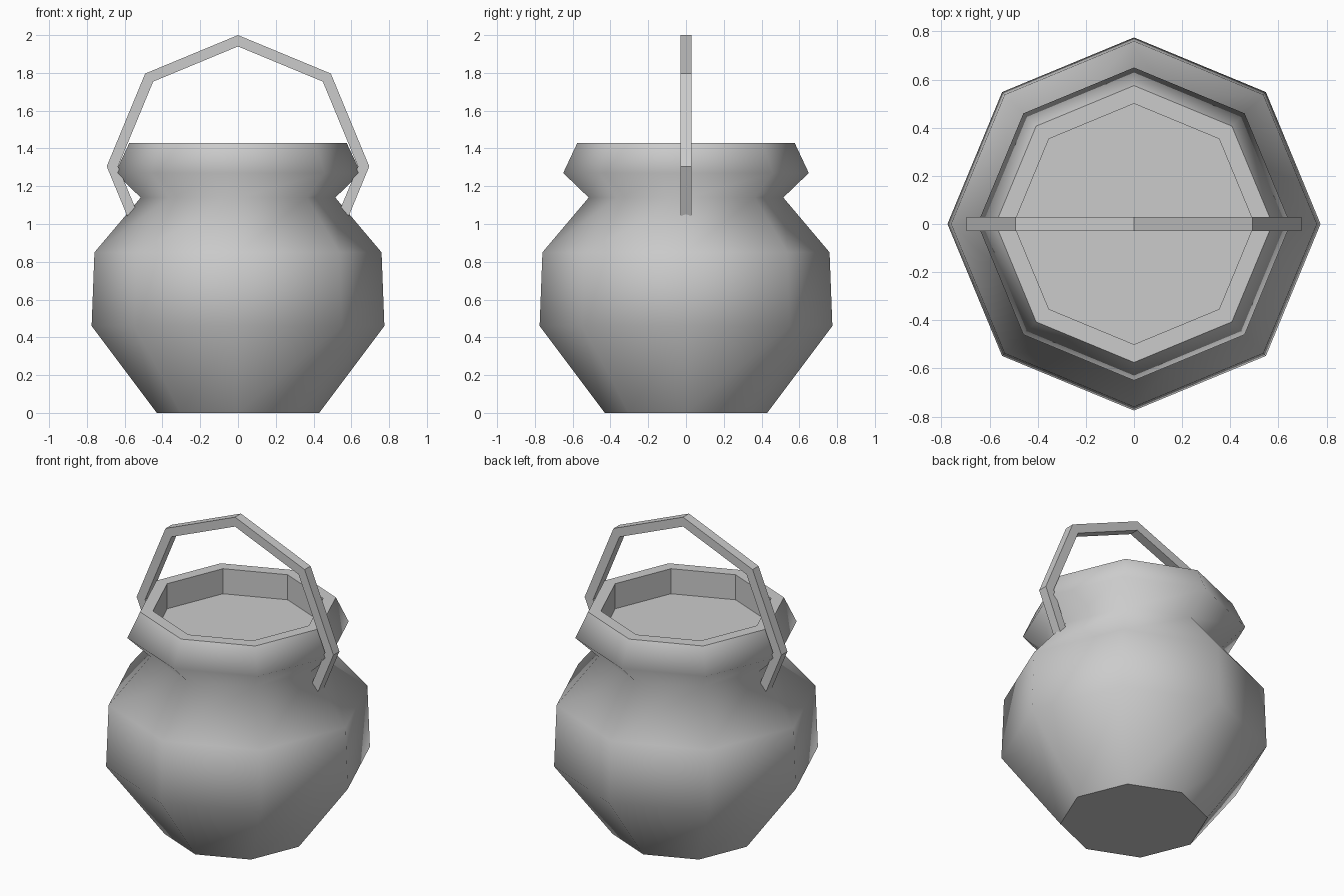
import bpy, bmesh, math

cube = bpy.data.objects.get("Cube")
if cube:
    bpy.data.objects.remove(cube, do_unlink=True)

SIDES = 8

grey = bpy.data.materials.new("plain grey")
grey.use_nodes = True
colour = (0.6, 0.6, 0.6, 1)
grey.diffuse_color = colour
grey.node_tree.nodes["Principled BSDF"].inputs["Base Color"].default_value = colour


def finish(name, bm):
    bmesh.ops.recalc_face_normals(bm, faces=bm.faces)
    mesh = bpy.data.meshes.new(name)
    bm.to_mesh(mesh)
    bm.free()
    mesh.materials.append(grey)
    obj = bpy.data.objects.new(name, mesh)
    bpy.context.collection.objects.link(obj)
    return obj


def bridge(bm, a, b, smooth):
    """Join two closed loops of vertices with quads."""
    n = len(a)
    for i in range(n):
        j = (i + 1) % n
        bm.faces.new((a[i], a[j], b[j], b[i])).smooth = smooth


# Pot: octagonal lathe of (radius, height), with a flat rim and sunken top
profile = [(0.43, 0), (0.775, 0.46), (0.76, 0.85), (0.515, 1.14),
           (0.65, 1.27), (0.575, 1.43), (0.5, 1.43), (0.5, 1.27)]
RIM = 5
bm = bmesh.new()
rings = []
for r, z in profile:
    angles = [math.tau * i / SIDES for i in range(SIDES)]
    rings.append([bm.verts.new((r * math.cos(a), r * math.sin(a), z)) for a in angles])
for k in range(len(rings) - 1):
    bridge(bm, rings[k], rings[k + 1], k < RIM)
bm.faces.new(rings[0])
bm.faces.new(rings[-1])
finish("pot", bm)

# Handle: square bar bent along an octagon, its ends sunk into the pot
OUTER, INNER, HALF, CENTRE = 0.695, 0.635, 0.03, 1.305
bm = bmesh.new()
sections = []
for step in range(-1, SIDES // 2 + 2):
    a = math.tau * step / SIDES
    corners = ((OUTER, -HALF), (OUTER, HALF), (INNER, HALF), (INNER, -HALF))
    sections.append([bm.verts.new((r * math.cos(a), y, CENTRE + r * math.sin(a)))
                     for r, y in corners])
for a, b in zip(sections, sections[1:]):
    bridge(bm, a, b, False)
bm.faces.new(sections[0])
bm.faces.new(sections[-1])
finish("handle", bm)
